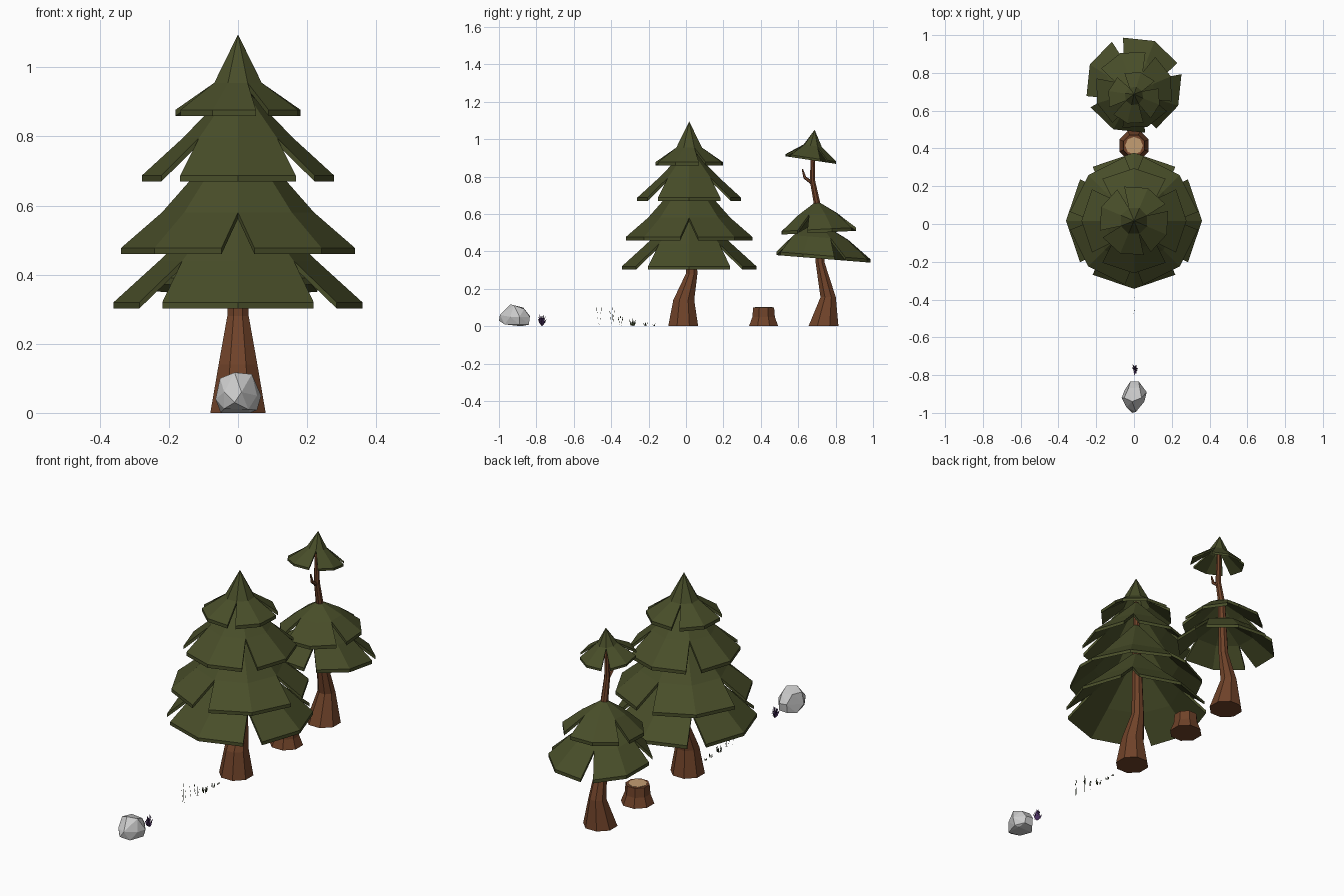
import bpy, bmesh, math, random
from mathutils import Vector

if "Cube" in bpy.data.objects:
    bpy.data.objects.remove(bpy.data.objects["Cube"])

random.seed(4)


def material(name, rgb):
    m = bpy.data.materials.new(name)
    m.diffuse_color = (*rgb, 1)
    m.use_nodes = True
    m.node_tree.nodes["Principled BSDF"].inputs["Base Color"].default_value = m.diffuse_color
    return m


LEAF = material("needles", (0.065, 0.075, 0.022))
BARK = material("bark", (0.16, 0.055, 0.022))
WOOD = material("cut_wood", (0.55, 0.34, 0.17))
PURPLE = material("purple_leaf", (0.07, 0.03, 0.12))
GRASS = material("grass_blade", (0.04, 0.055, 0.02))


def finish(bm, name, mat=None):
    bmesh.ops.recalc_face_normals(bm, faces=bm.faces)
    me = bpy.data.meshes.new(name)
    bm.to_mesh(me)
    bm.free()
    ob = bpy.data.objects.new(name, me)
    bpy.context.collection.objects.link(ob)
    if mat:
        me.materials.append(mat)
    return ob


# Foliage skirt: apex, middle ring and rim, with V notches cut in the rim
def tier(name, y, profile, rot, gap=8, apex_dy=0.0, tilt=0.0, notches=4, drop=0.018):
    (r_rim, z_rim), (r_mid, z_mid), z_top = profile
    bm = bmesh.new()

    def vert(r, z, deg, shift):
        a = math.radians(deg)
        dy = r * math.sin(a)
        return bm.verts.new((r * math.cos(a), y + shift + dy, z + tilt * dy))

    apex = bm.verts.new((0, y + apex_dy, z_top))
    cols = []
    step = 180 / notches
    for i in range(notches * 2):
        a = rot + i * step
        mid = vert(r_mid, z_mid, a, apex_dy * 0.5)
        if i % 2 == 0:
            cols.append((mid, vert(r_rim, z_rim, a - gap, 0), vert(r_rim, z_rim, a + gap, 0)))
        else:
            v = vert(r_rim, z_rim, a, 0)
            cols.append((mid, v, v))
    for c, d in zip(cols, cols[1:] + cols[:1]):
        bm.faces.new((apex, c[0], d[0]))
        bm.faces.new((c[0], c[2], d[1], d[0]))
    # thickness: copy the skin downwards and wall up the rim
    low = {v: bm.verts.new(v.co - Vector((0, 0, drop))) for v in list(bm.verts)}
    rim = [e for e in bm.edges if e.is_boundary]
    for f in list(bm.faces):
        bm.faces.new([low[v] for v in reversed(f.verts)])
    for e in rim:
        a, b = e.verts
        bm.faces.new((a, b, low[b], low[a]))
    return finish(bm, name, LEAF)


# Trunk or branch: rings of (y, z, radius) joined up
def limb(name, path, sides=8, follow=False):
    bm = bmesh.new()
    rings = []
    for i, (y, z, r) in enumerate(path):
        p, q = path[max(i - 1, 0)], path[min(i + 1, len(path) - 1)]
        d = Vector((0, q[0] - p[0], q[1] - p[1])) if follow else Vector((0, 0, 1))
        turn = Vector((0, 0, 1)).rotation_difference(d)
        ring = []
        for k in range(sides):
            a = math.tau * (k + 0.5) / sides
            off = Vector((r * math.cos(a), r * math.sin(a), 0)) / math.cos(math.pi / sides)
            ring.append(bm.verts.new(Vector((0, y, z)) + turn @ off))
        rings.append(ring)
    for a, b in zip(rings, rings[1:]):
        for k in range(sides):
            j = (k + 1) % sides
            bm.faces.new((a[k], a[j], b[j], b[k]))
    bm.faces.new(rings[0])
    bm.faces.new(rings[-1])
    return finish(bm, name, BARK)


# Pointed flat leaf from base to tip
def blade(bm, base, tip, width, swell=0.45):
    base, tip = Vector(base), Vector(tip)
    side = (tip - base).cross(Vector((random.uniform(-1, 1), random.uniform(-1, 1), 0.1))).normalized()
    m = base.lerp(tip, swell)
    pts = [base, m + side * width, tip, m - side * width]
    bm.faces.new([bm.verts.new(p) for p in pts])


# Large tree
limb("large_trunk", [(-0.015, 0, 0.08), (-0.012, 0.14, 0.056), (0.03, 0.28, 0.031),
                     (0.025, 0.55, 0.024), (0.018, 0.95, 0.012)])
for i, (prof, rot, gap) in enumerate([
        (((0.36, 0.32), (0.228, 0.44), 0.66), 45, 7.5),
        (((0.342, 0.477), (0.22, 0.58), 0.83), 0, 8),
        (((0.278, 0.687), (0.16, 0.795), 0.96), 45, 8),
        (((0.188, 0.877), (0.074, 0.955), 1.095), 22, 6)]):
    tier(f"large_foliage_{i + 1}", 0.017, prof, rot, gap)

# Small crooked tree
limb("small_trunk", [(0.735, 0, 0.08), (0.76, 0.155, 0.041), (0.717, 0.34, 0.024),
                     (0.702, 0.65, 0.018), (0.676, 0.78, 0.014), (0.68, 0.97, 0.01)])
limb("small_branch", [(0.675, 0.765, 0.008), (0.635, 0.795, 0.007), (0.622, 0.84, 0.003)], 5, True)
tier("small_foliage_1", 0.735, ((0.258, 0.378), (0.155, 0.475), 0.56), 20, 7, -0.03, -0.08)
tier("small_foliage_2", 0.71, ((0.208, 0.518), (0.11, 0.6), 0.67), 65, 8, -0.01, 0.05)
tier("small_foliage_3", 0.668, ((0.14, 0.9), (0.05, 0.965), 1.05), 30, 9, 0.02, -0.15, drop=0.012)

# Stump with pale cut face
limb("stump", [(0.415, 0, 0.078), (0.415, 0.05, 0.06), (0.415, 0.1, 0.056)])
bm = bmesh.new()
bmesh.ops.create_cone(bm, cap_ends=True, segments=8, radius1=0.047, radius2=0.047, depth=0.006)
bmesh.ops.translate(bm, verts=bm.verts, vec=(0, 0.415, 0.099))
finish(bm, "stump_cut_face", WOOD)

# Rock as a hull of a few corners
bm = bmesh.new()
for p in [(-.01, -1, .03), (.01, -.995, .06), (-.04, -.97, .06), (.03, -.97, .01), (-.04, -.96, .012),
          (-.065, -.92, .04), (-.052, -.92, .1), (-.01, -.94, .117), (.04, -.92, .112), (.055, -.94, .05),
          (.067, -.89, .05), (.055, -.89, .008), (-.05, -.88, .0), (.035, -.88, .0), (-.03, -.87, .1),
          (.025, -.835, .05), (-.02, -.835, .055), (.03, -.84, .01), (-.02, -.84, .008), (.03, -.865, .092)]:
    bm.verts.new(p)
bmesh.ops.convex_hull(bm, input=bm.verts)
finish(bm, "rock")

# Purple plant: rosette of leaves
bm = bmesh.new()
for i in range(16):
    a, lean = i * 2.4, 0.01 + 0.024 * (i / 15)
    blade(bm, (0.006, -0.77, 0),
          (0.006 + 0.7 * lean * math.cos(a), -0.77 + lean * math.sin(a), 0.07 - 0.04 * i / 15), 0.006)
finish(bm, "purple_plant", PURPLE)

# Grass tufts: (y, height, spread, blades)
for n, (y, h, s, count) in enumerate([(-0.285, 0.045, 0.018, 9), (-0.215, 0.03, 0.012, 5), (-0.17, 0.018, 0.008, 4)]):
    bm = bmesh.new()
    for i in range(count):
        a = i * 2.4
        c, d = math.cos(a), math.sin(a)
        blade(bm, (s * 0.4 * c, y + s * 0.5 * d, 0),
              (s * 0.8 * c, y + s * d, h * random.uniform(0.6, 1)), 0.003, 0.3)
    finish(bm, f"grass_tuft_{n + 1}", GRASS)

# Tall thin stalks with small seed heads
for n, (y, h) in enumerate([(-0.465, 0.12), (-0.395, 0.105), (-0.35, 0.06)]):
    bm = bmesh.new()
    for k in (-1, 0, 1):
        top = Vector((0.006 * k, y + 0.012 * k, h * (1 - 0.15 * abs(k))))
        blade(bm, (0.002 * k, y + 0.003 * k, 0), top, 0.001)
        blade(bm, top - Vector((0, 0, 0.022)), top, 0.0025)
    finish(bm, f"tall_grass_{n + 1}", GRASS)
